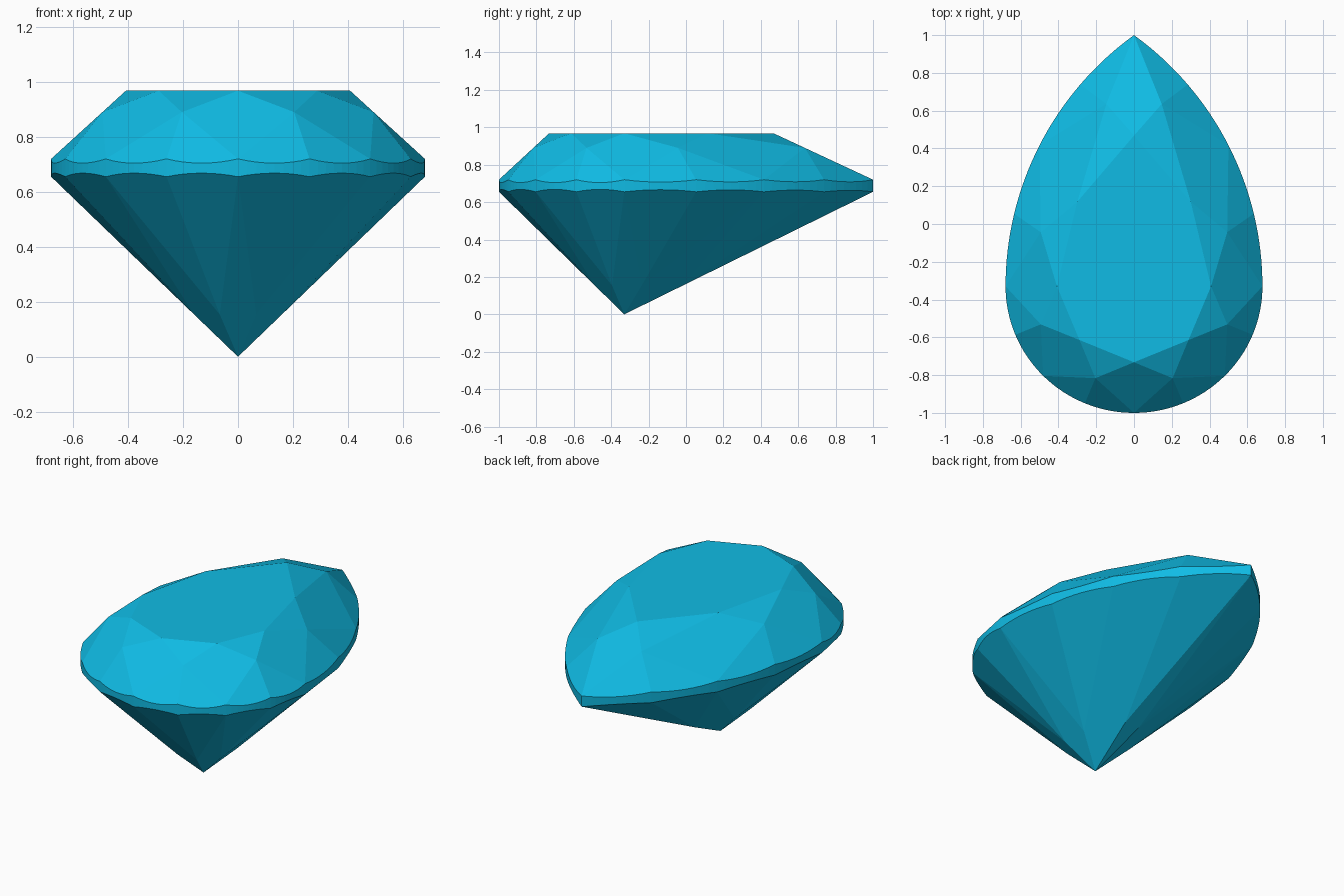
import bpy, bmesh
from math import sin, cos, asin, pi
from mathutils import Vector, Matrix

if "Cube" in bpy.data.objects:
    bpy.data.objects.remove(bpy.data.objects["Cube"])

# Pear outline: half ellipse below, two big arcs meeting at a tip above
CY, W, LOW, HIGH = -0.33, 0.68, 0.67, 1.33
R = (W * W + HIGH * HIGH) / (2 * W)
SPAN = asin(HIGH / R)
Z_LOW, Z_HIGH, Z_STAR, Z_TABLE = 0.655, 0.72, 0.89, 0.968
TABLE, DEEP, SEG = 0.6, 0.235, 8


def outline(u):
    """Point and outward normal (relative to the culet axis); u = 0..16, 8 is the tip."""
    u %= 16
    if u > 8:
        p, n = outline(16 - u)
        return Vector((-p.x, p.y)), Vector((-n.x, n.y))
    if u <= 4:
        a = (u / 4 - 1) * pi / 2
        return Vector((W * cos(a), LOW * sin(a))), Vector((cos(a) / W, sin(a) / LOW)).normalized()
    a = (u - 4) / 4 * SPAN
    p = Vector((R * cos(a) - (R - W), R * sin(a)))
    if u == 8:
        return Vector((0, HIGH)), Vector((0, 1))
    return p, Vector((cos(a), sin(a)))


def corner(k, scale):
    """Where the two main facets beside odd step k meet."""
    (p, n), (q, m) = outline(k - 1), outline(k + 1)
    return Matrix((n, m)).inverted() @ Vector((n.dot(p), m.dot(q))) * scale


bm = bmesh.new()


def vert(p, z):
    return bm.verts.new((p.x, p.y + CY, z))


# Corner points of crown, table and pavilion
star_scale = 1 - (1 - TABLE) * (Z_STAR - Z_HIGH) / (Z_TABLE - Z_HIGH)
culet = bm.verts.new((0, CY, 0))
table = {k: vert(outline(k)[0] * TABLE, Z_TABLE) for k in range(0, 16, 2)}
star = {k: vert(corner(k, star_scale), Z_STAR) for k in range(1, 16, 2)}
deep = {k: vert(corner(k, DEEP), Z_LOW * DEEP) for k in range(1, 16, 2)}


def girdle_edge(inner, z):
    """Scalloped girdle line: the round outline cut by each half facet plane."""
    ring = []
    for k in range(16):
        a, b = outline(k)[0], outline(k + 1)[0]
        c = inner[k if k % 2 else (k + 1)].co
        a3, b3 = Vector((a.x, a.y + CY, z)), Vector((b.x, b.y + CY, z))
        n = (b3 - a3).cross(c - a3)
        for i in range(SEG):
            p = outline(k + i / SEG)[0]
            dz = -(n.x * (p.x - a.x) + n.y * (p.y - a.y)) / n.z
            ring.append(vert(p, z + dz))
    return ring


upper = girdle_edge(star, Z_HIGH)
lower = girdle_edge(deep, Z_LOW)
N = len(upper)

# Girdle band
for i in range(N):
    j = (i + 1) % N
    bm.faces.new((lower[i], lower[j], upper[j], upper[i]))

# Half facets above and below the girdle
for k in range(16):
    o = k if k % 2 else k + 1
    ids = [(k * SEG + i) % N for i in range(SEG + 1)]
    bm.faces.new([star[o]] + [upper[i] for i in ids])
    bm.faces.new([deep[o]] + [lower[i] for i in reversed(ids)])

# Main kites, star facets and table
for k in range(0, 16, 2):
    before, after = (k - 1) % 16, k + 1
    bm.faces.new((upper[k * SEG], star[after], table[k], star[before]))
    bm.faces.new((lower[k * SEG], deep[before], culet, deep[after]))
    bm.faces.new((table[k], star[after], table[(k + 2) % 16]))
bm.faces.new(list(table.values()))
bmesh.ops.recalc_face_normals(bm, faces=bm.faces)

mesh = bpy.data.meshes.new("pear_cut_gem")
bm.to_mesh(mesh)
bm.free()
gem = bpy.data.objects.new("pear_cut_gem", mesh)
bpy.context.collection.objects.link(gem)

mat = bpy.data.materials.new("blue_gem")
mat.diffuse_color = (0.005, 0.5, 0.78, 1)
mat.use_nodes = True
mat.node_tree.nodes["Principled BSDF"].inputs["Base Color"].default_value = mat.diffuse_color
mesh.materials.append(mat)
